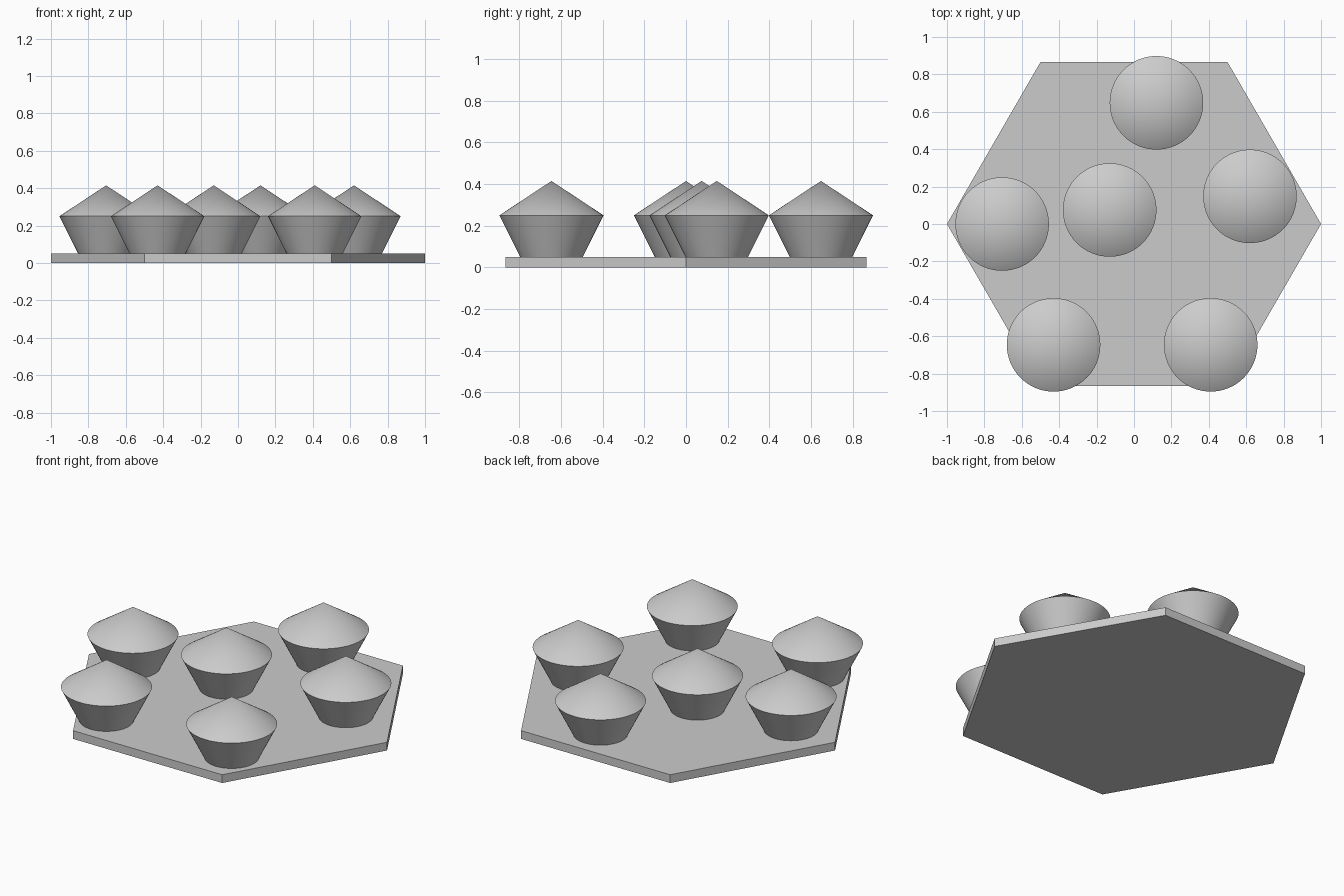
import bpy, math

if "Cube" in bpy.data.objects:
    bpy.data.objects.remove(bpy.data.objects["Cube"])


def cone(name, sides, r1, r2, z0, z1, x=0, y=0, turn=0, smooth=True):
    bpy.ops.mesh.primitive_cone_add(vertices=sides, radius1=r1, radius2=r2, depth=z1 - z0,
                                    location=(x, y, (z0 + z1) / 2), rotation=(0, 0, turn))
    ob = bpy.context.object
    ob.name = name
    if smooth:
        bpy.ops.object.shade_smooth_by_angle(angle=math.radians(30))
    return ob


# Hexagonal tray with corners pointing along x
cone("tray", 6, 1, 1, 0, 0.05, turn=math.radians(30), smooth=False)

# Cupcakes: tapered case with a pointed topping
spots = [(-0.705, 0), (-0.13, 0.075), (0.12, 0.648),
         (0.62, 0.148), (-0.43, -0.646), (0.41, -0.646)]
for i, (x, y) in enumerate(spots, 1):
    cone(f"cupcake_case_{i}", 64, 0.15, 0.25, 0.05, 0.25, x, y)
    cone(f"cupcake_topping_{i}", 64, 0.25, 0, 0.25, 0.415, x, y)
